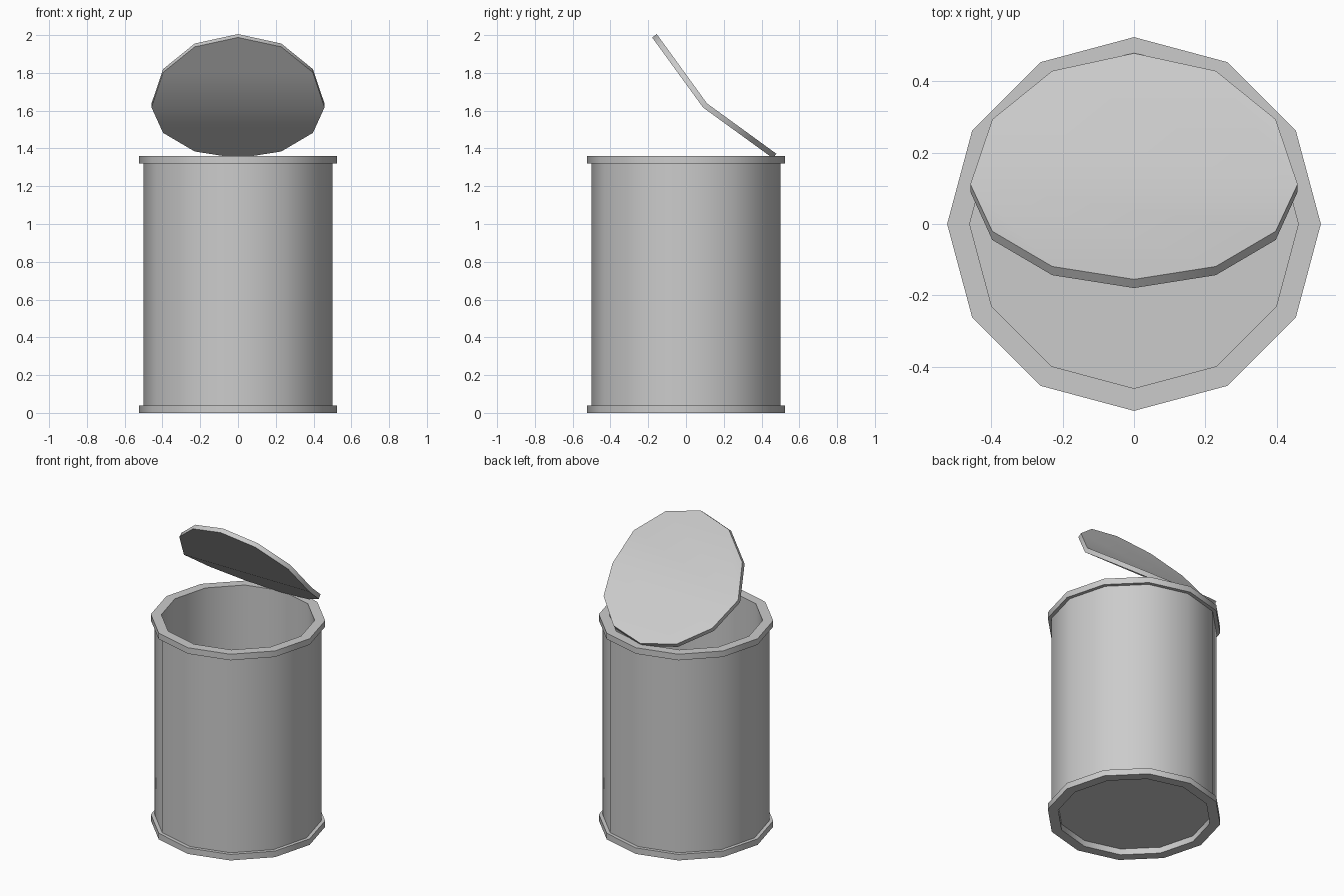
import bpy, bmesh
from math import sin, cos, pi, radians

if "Cube" in bpy.data.objects:
    bpy.data.objects.remove(bpy.data.objects["Cube"])

SIDES = 12

def make_object(name, verts, faces):
    mesh = bpy.data.meshes.new(name)
    mesh.from_pydata(verts, [], faces)
    bm = bmesh.new()
    bm.from_mesh(mesh)
    bmesh.ops.remove_doubles(bm, verts=bm.verts, dist=1e-5)
    bmesh.ops.recalc_face_normals(bm, faces=bm.faces)
    bm.to_mesh(mesh)
    bm.free()
    obj = bpy.data.objects.new(name, mesh)
    bpy.context.collection.objects.link(obj)
    bpy.ops.object.select_all(action='DESELECT')
    obj.select_set(True)
    bpy.context.view_layer.objects.active = obj
    bpy.ops.object.shade_smooth_by_angle(angle=radians(35))
    return obj

def lathe(name, profile):
    verts = [(r * cos(2 * pi * k / SIDES), r * sin(2 * pi * k / SIDES), z)
             for r, z in profile for k in range(SIDES)]
    faces = []
    for i in range(len(profile) - 1):
        for k in range(SIDES):
            a, b = i * SIDES + k, i * SIDES + (k + 1) % SIDES
            faces.append((a, b, b + SIDES, a + SIDES))
    # close the underside and the inner floor
    faces.append(tuple(range(SIDES)))
    faces.append(tuple(range(len(verts) - SIDES, len(verts))))
    return make_object(name, verts, faces)

# Can body: recessed base, rolled rims, hollow inside
lathe("can_body", [
    (0.46, 0.04), (0.46, 0.0), (0.523, 0.0), (0.523, 0.04), (0.50, 0.04),
    (0.50, 1.32), (0.523, 1.32), (0.523, 1.36), (0.46, 1.36), (0.46, 0.07),
])

# Opened lid: a disc folded across its middle, hinged at the back rim
R, THICK = 0.458, 0.03
LOW, HIGH = radians(36), radians(54)

def folded(k, top):
    a = 2 * pi * k / SIDES
    u, v = R * cos(a), R * sin(a)
    tilt = HIGH if v > 0 else LOW
    y, z = 0.09 - v * cos(tilt), 1.617 + v * sin(tilt)
    if top:
        mid = (LOW + HIGH) / 2 if abs(v) < 1e-6 else tilt
        y, z = y + THICK * sin(mid), z + THICK * cos(mid)
    return (u, y, z)

verts = [folded(k, top) for top in (False, True) for k in range(SIDES)]
half = SIDES // 2
faces = []
for base in (0, SIDES):
    faces.append(tuple(base + k for k in range(half + 1)))
    faces.append(tuple(base + k % SIDES for k in range(half, SIDES + 1)))
for k in range(SIDES):
    n = (k + 1) % SIDES
    faces.append((k, n, n + SIDES, k + SIDES))
make_object("lid", verts, faces)
